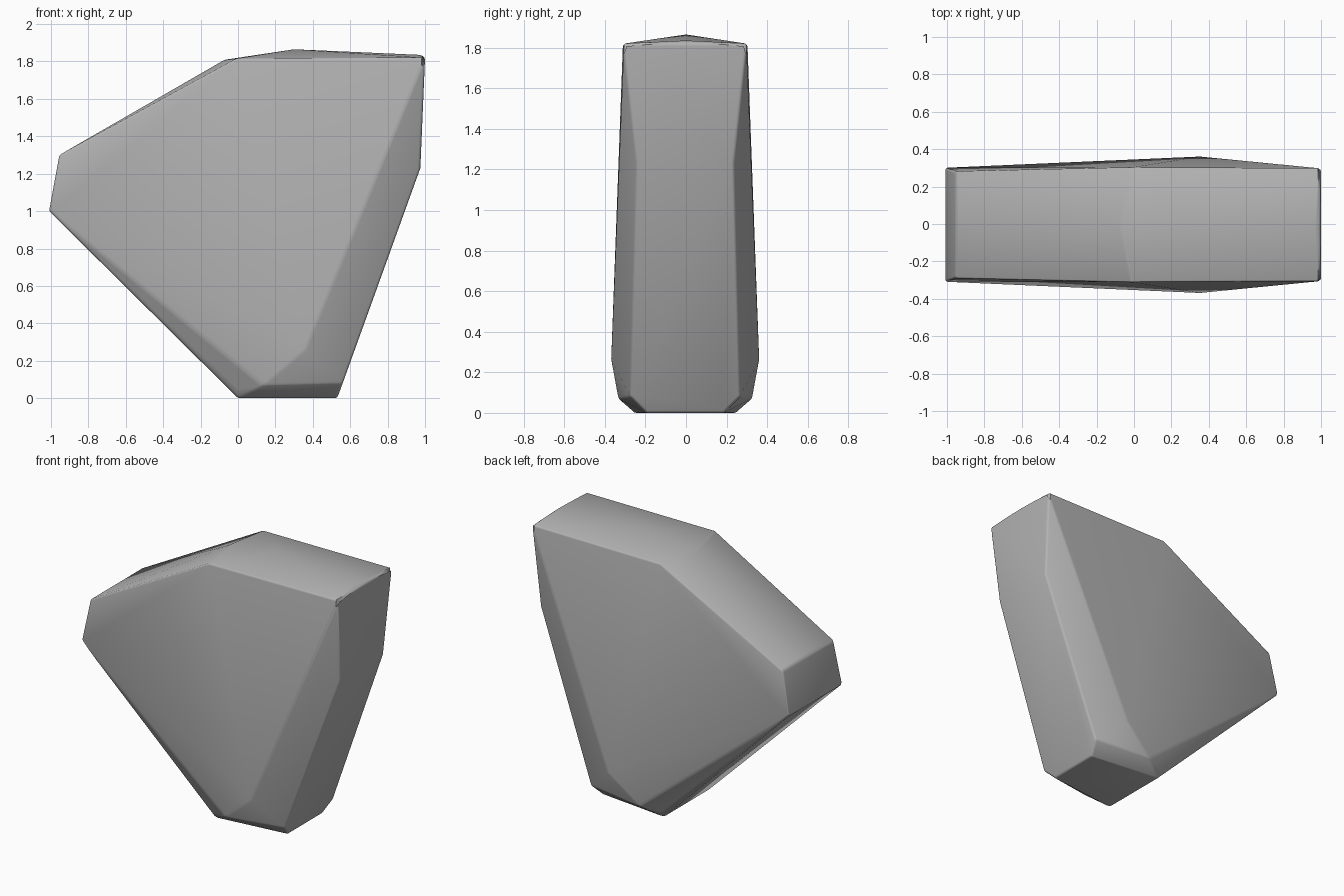
import bpy, bmesh, math

if "Cube" in bpy.data.objects:
    bpy.data.objects.remove(bpy.data.objects["Cube"], do_unlink=True)

# Stone colour
stone = bpy.data.materials.new("stone grey")
stone.use_nodes = True
GREY = (0.45, 0.45, 0.45, 1)
stone.diffuse_color = GREY
stone.node_tree.nodes["Principled BSDF"].inputs["Base Color"].default_value = GREY

# Corners of one half as (x, half depth, z); each is mirrored front to back
corners = [
    (-1.01, 0.305, 1.0), (-0.955, 0.285, 1.3),     # left end
    (-0.01, 0.307, 1.815), (1.0, 0.302, 1.82),     # top edge
    (0.975, 0.24, 1.23), (0.56, 0.27, 0.08),       # right edge
    (0.36, 0.365, 0.26), (0.14, 0.33, 0.07),       # bulge near the foot
    (0.0, 0.25, 0.0), (0.53, 0.19, 0.0),           # foot
    (0.0, 0.28, 0.05),
]
ridge = [(0.3, 0, 1.865), (0.98, 0, 1.835), (-0.07, 0, 1.81)]

bm = bmesh.new()
for x, y, z in corners:
    for side in (-1, 1):
        bm.verts.new((x, side * y - 0.004, z))
for p in ridge:
    bm.verts.new(p)
hull = bmesh.ops.convex_hull(bm, input=bm.verts)
loose = [v for v in bm.verts if not v.link_faces]
bmesh.ops.delete(bm, geom=loose, context="VERTS")
bmesh.ops.dissolve_limit(bm, angle_limit=math.radians(1.5), verts=bm.verts, edges=bm.edges)
bmesh.ops.recalc_face_normals(bm, faces=bm.faces)

mesh = bpy.data.meshes.new("boulder")
bm.to_mesh(mesh)
bm.free()
mesh.materials.append(stone)
boulder = bpy.data.objects.new("boulder", mesh)
bpy.context.collection.objects.link(boulder)

# Softly worn edges
bevel = boulder.modifiers.new("worn edges", "BEVEL")
bevel.width = 0.025
bevel.segments = 3
bevel.limit_method = "ANGLE"
bevel.angle_limit = math.radians(18)
bevel.harden_normals = False

bpy.context.view_layer.objects.active = boulder
boulder.select_set(True)
bpy.ops.object.modifier_apply(modifier=bevel.name)
bpy.ops.object.shade_smooth_by_angle(angle=math.radians(30))
